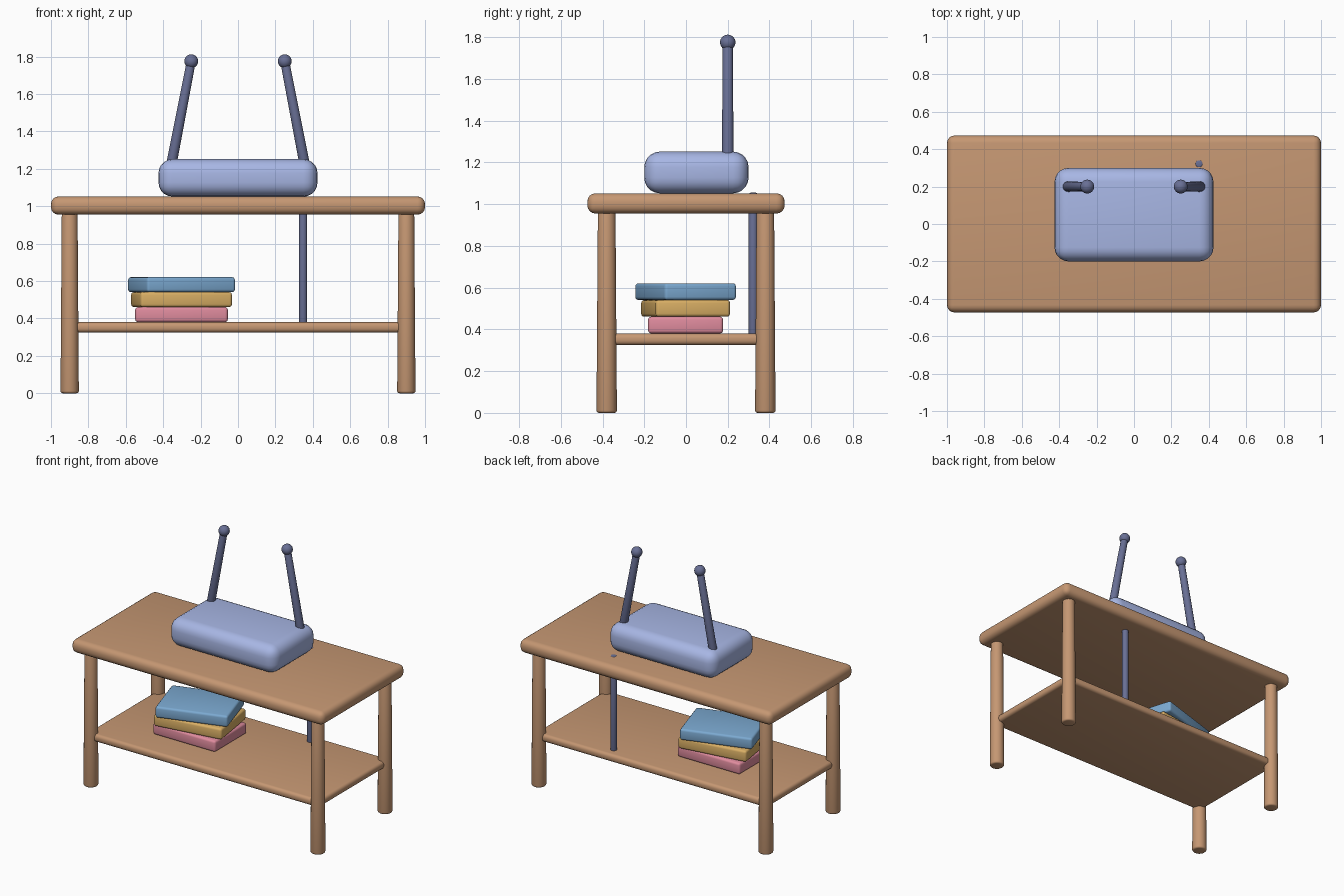
import bpy, bmesh, math
from mathutils import Vector

if "Cube" in bpy.data.objects:
    bpy.data.objects.remove(bpy.data.objects["Cube"])


def material(name, rgb):
    m = bpy.data.materials.new(name)
    m.diffuse_color = (*rgb, 1)
    m.use_nodes = True
    m.node_tree.nodes["Principled BSDF"].inputs["Base Color"].default_value = m.diffuse_color
    return m


WOOD = material("wood", (0.56, 0.31, 0.17))
CASE = material("pale_blue", (0.39, 0.47, 0.78))
DARK = material("slate_blue", (0.14, 0.16, 0.30))
BOOKS = [("lower_book", material("pink", (0.74, 0.26, 0.34))),
         ("middle_book", material("yellow", (0.70, 0.43, 0.13))),
         ("upper_book", material("blue", (0.20, 0.40, 0.64)))]


def finish(bm, name, mat, loc, rot=None):
    bmesh.ops.recalc_face_normals(bm, faces=bm.faces)
    mesh = bpy.data.meshes.new(name)
    bm.to_mesh(mesh)
    bm.free()
    mesh.materials.append(mat)
    ob = bpy.data.objects.new(name, mesh)
    bpy.context.collection.objects.link(ob)
    ob.location = loc
    if rot:
        ob.rotation_euler = rot
    bpy.ops.object.select_all(action='DESELECT')
    ob.select_set(True)
    bpy.context.view_layer.objects.active = ob
    bpy.ops.object.shade_smooth_by_angle(angle=math.radians(35))
    return ob


def rounded_box(name, mat, size, loc, radius, segments=4, turn=0):
    bm = bmesh.new()
    bmesh.ops.create_cube(bm, size=1)
    bmesh.ops.scale(bm, vec=size, verts=bm.verts)
    bmesh.ops.bevel(bm, geom=bm.edges[:], offset=radius, segments=segments,
                    profile=0.5, affect='EDGES')
    return finish(bm, name, mat, loc, (0, 0, turn))


def rod(name, mat, start, end, r1, r2, radius=0.01):
    # tapered cylinder between two points with softened ends
    start, end = Vector(start), Vector(end)
    axis = end - start
    bm = bmesh.new()
    bmesh.ops.create_cone(bm, cap_ends=True, segments=32, radius1=r1,
                          radius2=r2, depth=axis.length)
    rims = [e for e in bm.edges if abs(e.verts[0].co.z - e.verts[1].co.z) < 1e-4]
    bmesh.ops.bevel(bm, geom=rims, offset=radius, segments=3,
                    profile=0.5, affect='EDGES')
    return finish(bm, name, mat, (start + end) / 2,
                  axis.to_track_quat('Z', 'Y').to_euler())


# Table: top, lower shelf and four legs
rounded_box("table_top", WOOD, (2.0, 0.946, 0.097), (0, 0, 1.0035), 0.04)
rounded_box("lower_shelf", WOOD, (1.84, 0.80, 0.055), (0, 0, 0.3525), 0.022)
for sx, side in ((-1, "left"), (1, "right")):
    for sy, end in ((-1, "front"), (1, "back")):
        rod(f"{end}_{side}_leg", WOOD, (sx * 0.9, sy * 0.38, 0),
            (sx * 0.9, sy * 0.38, 0.99), 0.049, 0.042, 0.012)

# Device body with two leaning antennas and ball tips
rounded_box("device_body", CASE, (0.85, 0.50, 0.20), (0, 0.05, 1.152), 0.075, 5)
for sx, side in ((-1, "left"), (1, "right")):
    tip = (sx * 0.25, 0.2, 1.775)
    rod(f"{side}_antenna", DARK, (sx * 0.357, 0.2, 1.22), tip, 0.028, 0.024, 0.004)
    bm = bmesh.new()
    bmesh.ops.create_uvsphere(bm, u_segments=24, v_segments=16, radius=0.037)
    finish(bm, f"{side}_antenna_tip", DARK, tip)

# Cable dropping behind the device to the shelf
rod("cable", DARK, (0.348, 0.322, 0.36), (0.348, 0.322, 1.055), 0.022, 0.022, 0.01)

# Stack of books, each turned a little more than the one below
for i, (name, mat) in enumerate(BOOKS):
    rounded_box(name, mat, (0.495, 0.36, 0.08), (-0.302, -0.002, 0.421 + 0.08 * i),
                0.015, 3, turn=0.15 * i)
